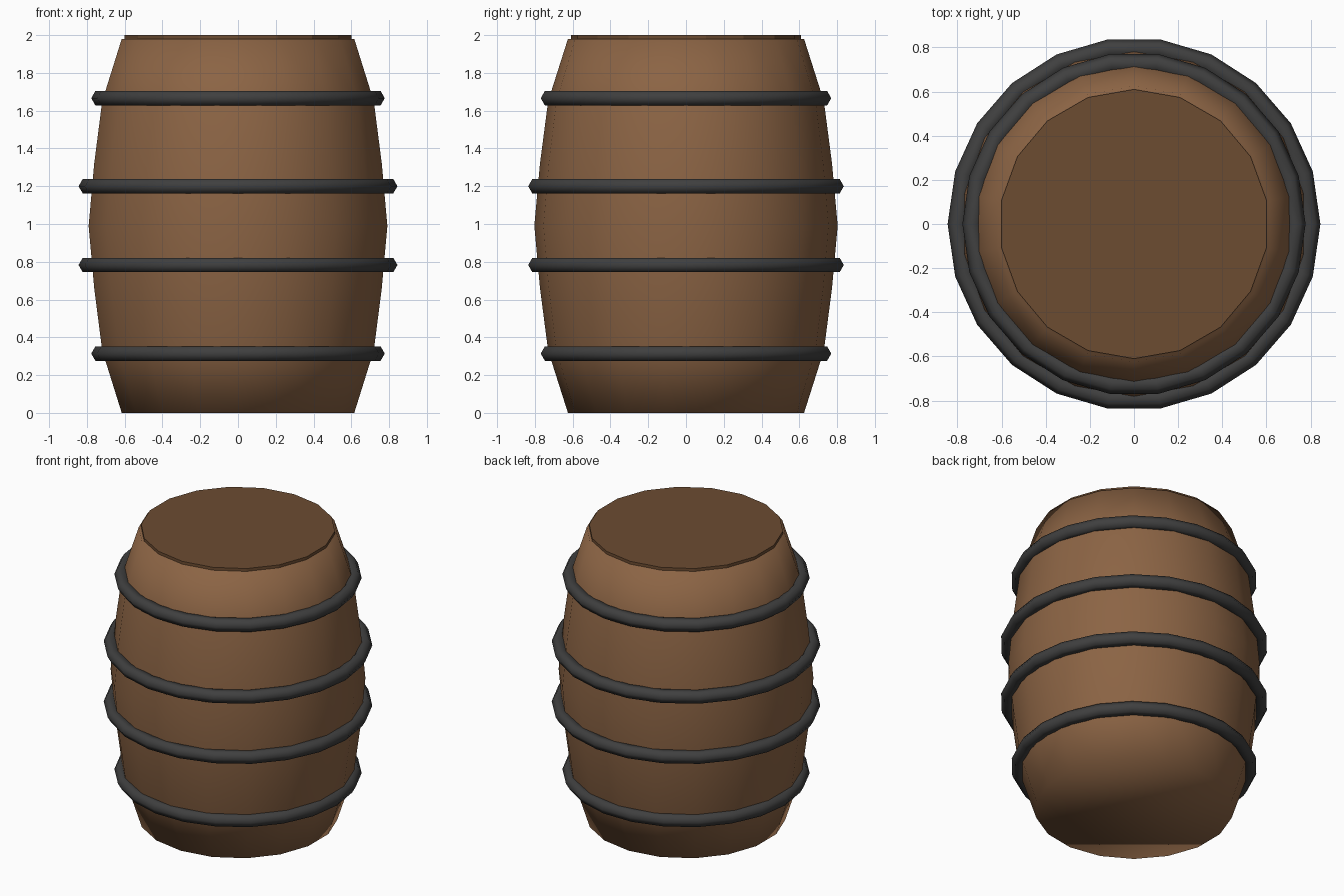
import bpy, bmesh
from math import cos, sin, pi

if "Cube" in bpy.data.objects:
    bpy.data.objects.remove(bpy.data.objects["Cube"])


def paint(obj, name, rgb):
    mat = bpy.data.materials.get(name) or bpy.data.materials.new(name)
    mat.diffuse_color = (*rgb, 1)
    mat.use_nodes = True
    mat.node_tree.nodes["Principled BSDF"].inputs["Base Color"].default_value = mat.diffuse_color
    obj.data.materials.append(mat)


def lathe(name, profile, sides, smooth):
    """Closed turned solid from (radius, z) points, first vertex on +y."""
    bm = bmesh.new()
    rings = [[bm.verts.new((r * sin(2 * pi * i / sides), r * cos(2 * pi * i / sides), z))
              for i in range(sides)] for r, z in profile]
    for low, high in zip(rings, rings[1:]):
        for i in range(sides):
            j = (i + 1) % sides
            bm.faces.new((low[i], low[j], high[j], high[i]))
    bm.faces.new(rings[0])
    bm.faces.new(rings[-1])
    bmesh.ops.recalc_face_normals(bm, faces=bm.faces)
    for f in bm.faces:
        f.smooth = smooth
    mesh = bpy.data.meshes.new(name)
    bm.to_mesh(mesh)
    bm.free()
    obj = bpy.data.objects.new(name, mesh)
    bpy.context.collection.objects.link(obj)
    return obj


# Bulging wooden body, smooth all over
body = lathe("barrel_body", [(0.625, 0), (0.73, 0.33), (0.773, 0.66), (0.803, 0.99),
                             (0.773, 1.32), (0.73, 1.65), (0.625, 1.98)], 18, True)
paint(body, "wood", (0.26, 0.127, 0.058))

# Thin darker lid
lid = lathe("lid", [(0.61, 1.96), (0.61, 2.0)], 18, False)
paint(lid, "dark_wood", (0.15, 0.072, 0.031))

# Four iron hoops, mirrored about the middle
for i, (radius, z) in enumerate([(0.733, 0.314), (0.80, 0.783), (0.80, 1.2), (0.733, 1.666)]):
    bpy.ops.mesh.primitive_torus_add(major_segments=22, minor_segments=6, major_radius=radius,
                                     minor_radius=0.044, location=(0, 0, z))
    hoop = bpy.context.object
    hoop.name = f"hoop_{i + 1}"
    bpy.ops.object.shade_smooth()
    paint(hoop, "iron", (0.05, 0.05, 0.05))
